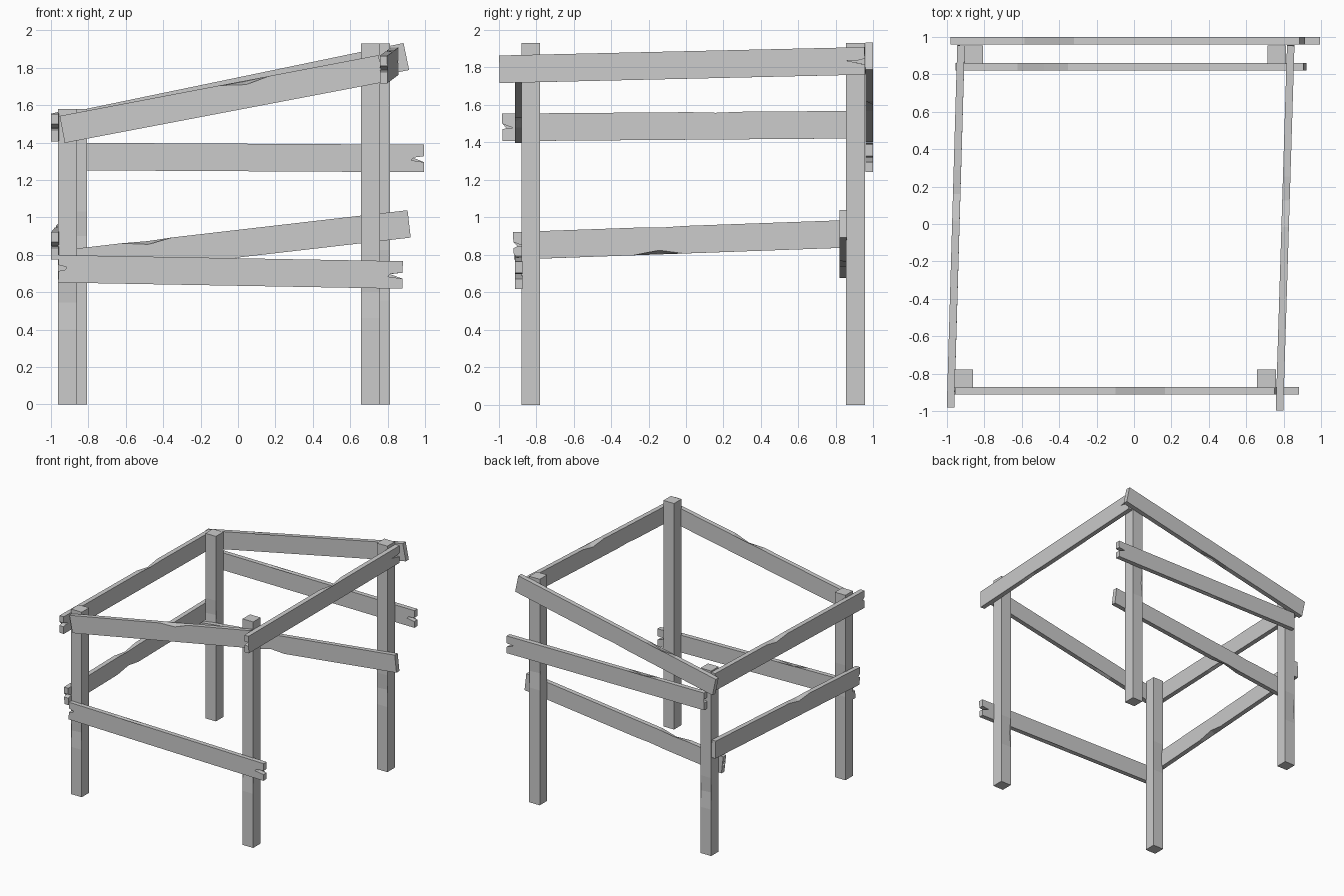
import bpy, bmesh, random
from mathutils import Vector

if "Cube" in bpy.data.objects:
    bpy.data.objects.remove(bpy.data.objects["Cube"])

random.seed(4)


def chipped_edge(length, y):
    """A board edge with one shallow knife chip, cut deeper on one face."""
    x = length * random.uniform(0.25, 0.65)
    cut = [-y * 0.3, -y * 0.06]
    random.shuffle(cut)
    return [(0, y, y), (x - 0.14, y, y), (x, y + cut[0], y + cut[1]),
            (x + 0.13, y, y), (length, y, y)]


def split_end(x, depth, s):
    """A cracked notch running into the end of a board."""
    crack = [(0, -0.02), (0.4, -0.01), (1, 0.004), (0.35, 0.004), (0, 0.012)]
    return [(x - s * depth * k, y * s, y * s) for k, y in crack] if depth else []


def beam(name, a, b, up, width, thick, start_split=0, end_split=0):
    """Rough board from a to b; outline points are (along, across on face 1, across on face 2)."""
    a, b = Vector(a), Vector(b)
    length = (b - a).length
    u = (b - a).normalized()
    w = (Vector(up) - u * u.dot(Vector(up))).normalized()
    n = u.cross(w) * thick / 2
    outline = (chipped_edge(length, -width / 2) + split_end(length, end_split, 1)
               + chipped_edge(length, width / 2)[::-1] + split_end(0, start_split, -1))
    bm = bmesh.new()
    near = [bm.verts.new(a + u * x + w * p + n) for x, p, q in outline]
    far = [bm.verts.new(a + u * x + w * q - n) for x, p, q in outline]
    caps = [bm.faces.new(near), bm.faces.new(far[::-1])]
    for i in range(len(near)):
        bm.faces.new((near[i], near[i - 1], far[i - 1], far[i]))
    bmesh.ops.triangulate(bm, faces=caps)
    bmesh.ops.recalc_face_normals(bm, faces=bm.faces[:])
    mesh = bpy.data.meshes.new(name)
    bm.to_mesh(mesh)
    bm.free()
    obj = bpy.data.objects.new(name, mesh)
    bpy.context.collection.objects.link(obj)


# Four corner posts: right pair taller, back pair shifted slightly right
for depth, y, shift in (("front", -0.828, 0), ("back", 0.905, 0.055)):
    for side, x, top in (("left", -0.912, 1.58), ("right", 0.708, 1.93)):
        beam(f"{depth}_{side}_post", (x + shift, y, 0), (x + shift, y, top), (0, 1, 0), 0.1, 0.1)


def rail(name, a, b, *splits):
    beam(name, a, b, (0, 0, 1), 0.147, 0.04, *splits)


# Front and back rails
FRONT, BACK, INNER = -0.892, 0.979, 0.84
rail("front_upper_rail", (-0.94, FRONT, 1.47), (0.765, FRONT, 1.795))
rail("front_lower_rail", (-0.96, FRONT, 0.725), (0.88, FRONT, 0.692), 0.11, 0.2)
rail("back_upper_rail", (-0.965, BACK, 1.473), (0.9, BACK, 1.86))
rail("back_middle_rail", (-0.87, BACK, 1.325), (0.995, BACK, 1.315), 0.13, 0.17)
rail("back_lower_rail", (-0.945, INNER, 0.75), (0.915, INNER, 0.965), 0.08)

# Side rails, slightly skewed in plan
rail("left_upper_rail", (-0.981, -0.98, 1.48), (-0.925, 0.955, 1.495), 0.06)
rail("left_lower_rail", (-0.979, -0.92, 0.848), (-0.925, 0.95, 0.915), 0.06)
rail("right_upper_rail", (0.778, -0.995, 1.79), (0.838, 0.955, 1.835), 0.17, 0.1)
